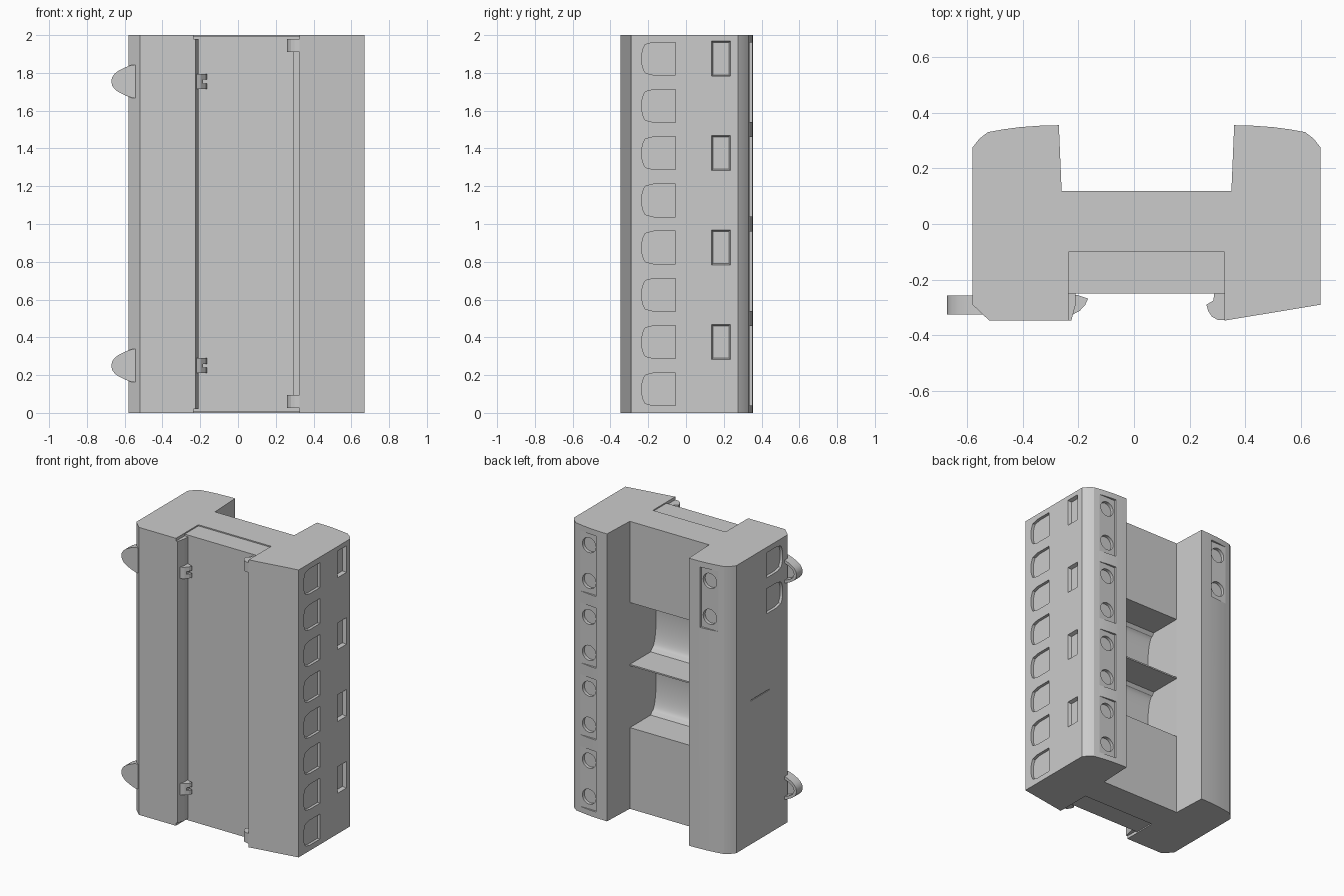
import bpy, bmesh, math
from mathutils import Vector

if "Cube" in bpy.data.objects:
    bpy.data.objects.remove(bpy.data.objects["Cube"])

MIRROR = 0.09          # housing is symmetric about x = 0.045
AXES = {'x': lambda u, v, w: (w, u, v),
        'y': lambda u, v, w: (u, w, v),
        'z': lambda u, v, w: (u, v, w)}


def make(name, prisms):
    """One object from prisms: (axis, outline, start, end, inset at start)."""
    bm = bmesh.new()
    for axis, pts, a, b, *inset in prisms:
        f = AXES[axis]
        d = inset[0] if inset else 0
        cu = sum(p[0] for p in pts) / len(pts)
        cv = sum(p[1] for p in pts) / len(pts)
        sgn = lambda t: (t > 0) - (t < 0)
        lo = [bm.verts.new(f(u - d * sgn(u - cu), v - d * sgn(v - cv), a)) for u, v in pts]
        hi = [bm.verts.new(f(u, v, b)) for u, v in pts]
        bm.faces.new(lo)
        bm.faces.new(hi)
        for i in range(len(pts)):
            j = (i + 1) % len(pts)
            bm.faces.new((lo[i], lo[j], hi[j], hi[i]))
    bmesh.ops.recalc_face_normals(bm, faces=bm.faces)
    me = bpy.data.meshes.new(name)
    bm.to_mesh(me)
    bm.free()
    ob = bpy.data.objects.new(name, me)
    bpy.context.collection.objects.link(ob)
    return ob


def activate(ob):
    bpy.ops.object.select_all(action='DESELECT')
    ob.select_set(True)
    bpy.context.view_layer.objects.active = ob


def carve(ob, name, prisms):
    cutter = make(name, prisms)
    cutter.hide_render = True
    mod = ob.modifiers.new(name, 'BOOLEAN')
    mod.operation, mod.solver, mod.object = 'DIFFERENCE', 'EXACT', cutter
    activate(ob)
    bpy.ops.object.modifier_apply(modifier=name)
    bpy.data.objects.remove(cutter)


def smooth(ob, angle=22):
    activate(ob)
    bpy.ops.object.shade_smooth_by_angle(angle=math.radians(angle))


def rect(u0, u1, v0, v1):
    return [(u0, v0), (u1, v0), (u1, v1), (u0, v1)]


def flip(pts):
    return [(MIRROR - x, y) for x, y in reversed(pts)]


# housing: cross-section extruded over the full height
shoulder = [(0.35, 0.118), (0.36, 0.355), (0.43, 0.353), (0.50, 0.348), (0.56, 0.340),
            (0.615, 0.33), (0.646, 0.306), (0.67, 0.275)]
front = [(0.67, -0.29), (0.325, -0.347), (0.325, -0.25), (-0.235, -0.25),
         (-0.235, -0.347), (-0.52, -0.347), (-0.58, -0.29)]
body = make("housing", [('z', shoulder + front + flip(shoulder), 0, 2)])

# shallow steps at both ends of the rail seat
seat = rect(-0.235, 0.325, -0.30, -0.10)
carve(body, "seat_steps", [('z', seat, 1.992, 2.1), ('z', seat, -0.1, 0.008)])


# two wells with concave back walls in the rear channel
def well(z0, z1):
    m, h = (z0 + z1) / 2, (z1 - z0) / 2 - 0.02
    arc = [(-0.125 - 0.045 * math.cos(t * math.pi / 20), m + h * math.sin(t * math.pi / 20))
           for t in range(-10, 11)]
    return [(0.2, z0), (-0.11, z0)] + arc + [(-0.11, z1), (0.2, z1)]


carve(body, "wells", [('x', well(z, z + 0.43), -0.259, 0.349) for z in (0.565, 1.005)])


# wire entries: straight at the rear side, curved towards the front
def entry(z):
    h, e = 0.087, -0.195
    arc = [(e - 0.04 * math.cos(a), z + h * math.sin(a))
           for a in [math.radians(t) for t in range(-60, 61, 15)]]
    return [(-0.055, z - h), (-0.17, z - h)] + arc + [(-0.17, z + h), (-0.055, z + h)]


levels = [0.125 + 0.25 * i for i in range(8)]
carve(body, "wire_entries",
      [('x', entry(z), 0.65, 0.75) for z in levels] +
      [('x', entry(z), -0.65, -0.56) for z in levels[6:]])

# label windows on the right and a thin slit on the left
carve(body, "windows",
      [('x', rect(0.135, 0.235, z - 0.093, z + 0.093), 0.645, 0.671, 0.008)
       for z in levels[1::2]] +
      [('x', rect(-0.09, 0.12, 0.997, 1.003), -0.60, -0.575)])

# terminal plates, each with two screw holes
plate = rect(0.445, 0.575, 0.337, 0.4)
plates = [('z', plate, z - 0.085, z + 0.335) for z in levels[::2]]
plates.append(('z', flip(plate), levels[6] - 0.085, levels[6] + 0.335))
carve(body, "terminal_plates", plates)


def disc(x, z, r=0.052, n=24):
    return [(x + r * math.cos(math.tau * i / n), z + r * math.sin(math.tau * i / n))
            for i in range(n)]


carve(body, "screw_holes",
      [('y', disc(0.51, z), 0.315, 0.4) for z in levels] +
      [('y', disc(MIRROR - 0.51, z), 0.315, 0.4) for z in levels[6:]])
smooth(body)

# lips along both walls of the rail seat
make("left_lip", [('z', [(-0.24, -0.24), (-0.21, -0.24), (-0.21, -0.29),
                         (-0.225, -0.346), (-0.24, -0.346)], 0.02, 1.98)])
make("right_lip", [('z', rect(0.29, 0.33, -0.27, -0.24), 0.04, 1.96)])

# fixed hooks at the ends of the right wall
hook = [(0.33, -0.346), (0.30, -0.344), (0.28, -0.333), (0.267, -0.313), (0.26, -0.29),
        (0.285, -0.275), (0.29, -0.24), (0.33, -0.24)]
make("rail_hooks", [('z', hook, 0.025, 0.095), ('z', hook, 1.91, 1.98)])

# spring latches: forked catch in the seat, pull tab at the outer left side
catch = [(-0.225, -0.255), (-0.205, -0.255), (-0.165, -0.268), (-0.175, -0.29),
         (-0.195, -0.312), (-0.225, -0.328)]
stem = [(-0.225, -0.255), (-0.205, -0.255), (-0.185, -0.262), (-0.185, -0.30),
        (-0.195, -0.312), (-0.225, -0.328)]
nose = [(-0.53, 0.087), (-0.562, 0.087), (-0.60, 0.073), (-0.632, 0.057), (-0.652, 0.042),
        (-0.666, 0.023), (-0.671, 0)]
tab = nose + [(x, -z) for x, z in reversed(nose[:-1])]
for label, z in (("lower", 0.25), ("upper", 1.755)):
    make(label + "_catch", [('z', catch, z - 0.04, z - 0.01), ('z', stem, z - 0.01, z + 0.01),
                            ('z', catch, z + 0.01, z + 0.04)])
    pull = make(label + "_pull_tab", [('y', [(x, z + dz) for x, dz in tab], -0.325, -0.257)])
    pocket = [(-0.59 + (x + 0.59) * 0.75, z + dz * 0.72) for x, dz in tab]
    carve(pull, "tab_pocket", [('y', pocket, -0.30, -0.2)])
    smooth(pull, 35)
